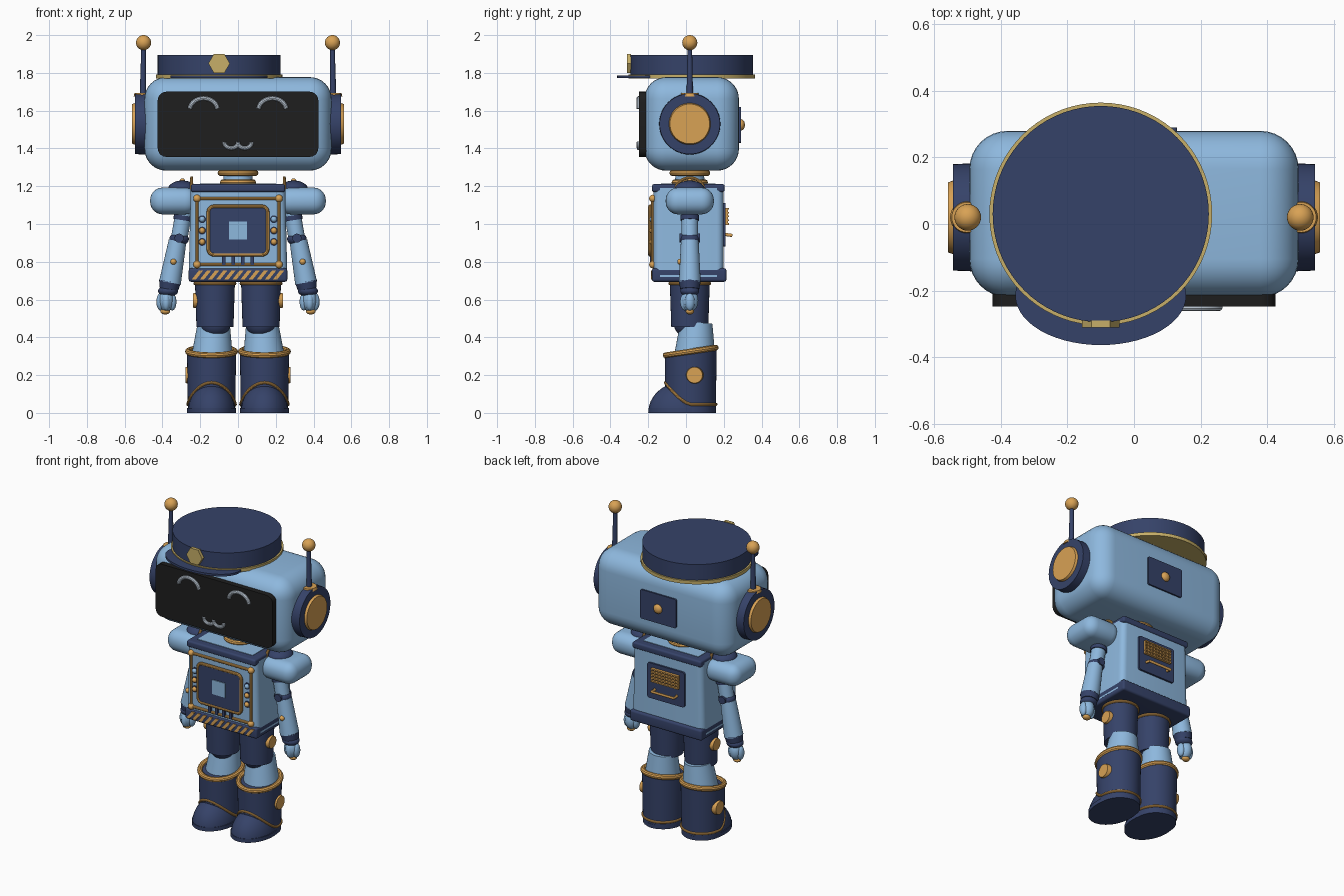
import bpy, bmesh, math
from mathutils import Vector, Matrix

old = bpy.data.objects.get("Cube")
if old:
    bpy.data.objects.remove(old, do_unlink=True)


def material(name, rgb):
    m = bpy.data.materials.new(name)
    m.use_nodes = True
    m.diffuse_color = (*rgb, 1)
    m.node_tree.nodes["Principled BSDF"].inputs["Base Color"].default_value = (*rgb, 1)
    return m


BLUE = material("light blue", (0.27, 0.48, 0.73))
NAVY = material("navy", (0.036, 0.055, 0.14))
GOLD = material("gold", (0.69, 0.36, 0.09))
PALE = material("pale gold", (0.57, 0.43, 0.14))
BLACK = material("screen black", (0.013, 0.013, 0.013))
WHITE = material("soft white", (0.55, 0.63, 0.72))
MID = 0.02  # depth of the body axis
parts = []


def add(name, data, mat):
    data.materials.append(mat)
    ob = bpy.data.objects.new(name, data)
    bpy.context.collection.objects.link(ob)
    parts.append(ob)
    return ob


def finish(name, bm, mat):
    me = bpy.data.meshes.new(name)
    bmesh.ops.recalc_face_normals(bm, faces=bm.faces)
    bm.to_mesh(me)
    bm.free()
    return add(name, me, mat)


def box(name, center, size, mat, bevel=0, axis=None, seg=5):
    """Box, rounded on all edges or only on those along one axis."""
    bm = bmesh.new()
    bmesh.ops.create_cube(bm, size=1)
    for v in bm.verts:
        v.co = Vector(center) + Vector(a * b for a, b in zip(v.co, size))
    if bevel:
        edges = [e for e in bm.edges if axis is None or
                 abs((e.verts[0].co - e.verts[1].co).normalized()[axis]) > 0.9]
        bmesh.ops.bevel(bm, geom=edges, offset=bevel, segments=seg, profile=0.5, affect='EDGES')
    return finish(name, bm, mat)


def rod(name, a, b, r0, r1, mat, sides=40, squash=1):
    """Cylinder or cone from a to b; squash stretches its depth."""
    a, b = Vector(a), Vector(b)
    bm = bmesh.new()
    bmesh.ops.create_cone(bm, cap_ends=True, segments=sides, radius1=r0, radius2=r1, depth=(b - a).length)
    turn = (b - a).to_track_quat('Z', 'Y').to_matrix().to_4x4()
    bmesh.ops.transform(bm, verts=bm.verts, matrix=Matrix.Translation((a + b) / 2) @ turn @ Matrix.Diagonal((1, squash, 1, 1)))
    return finish(name, bm, mat)


def ball(name, center, radii, mat, floor=None):
    if not isinstance(radii, tuple):
        radii = (radii,) * 3
    bm = bmesh.new()
    bmesh.ops.create_uvsphere(bm, u_segments=28, v_segments=16, radius=1)
    for v in bm.verts:
        v.co = Vector(center) + Vector(a * b for a, b in zip(v.co, radii))
        if floor is not None:
            v.co.z = max(v.co.z, floor)
    return finish(name, bm, mat)


def tube(name, points, r, mat, closed=False):
    cu = bpy.data.curves.new(name, 'CURVE')
    cu.dimensions = '3D'
    cu.bevel_depth, cu.bevel_resolution, cu.use_fill_caps = r, 3, True
    sp = cu.splines.new('POLY')
    sp.points.add(len(points) - 1)
    for p, co in zip(sp.points, points):
        p.co = (*co, 1)
    sp.use_cyclic_u = closed
    return add(name, cu, mat)


def arc(fn, start=0, end=360, n=40):
    """Points of fn(cos, sin) over a range of degrees."""
    ts = [math.radians(start + (end - start) * i / n) for i in range(n + 1)]
    pts = [fn(math.cos(t), math.sin(t)) for t in ts]
    return pts[:-1] if end - start == 360 else pts


# Head and screen
box("head", (0, 0.03, 1.53), (0.99, 0.5, 0.495), BLUE, 0.115, seg=8)
box("face_screen", (0, -0.225, 1.528), (0.85, 0.045, 0.345), BLACK, 0.045, axis=1)
for s in (-1, 1):
    tube("eye", arc(lambda c, k: (s * 0.182 + 0.073 * c, -0.25, 1.605 + 0.06 * k), 5, 175), 0.012, WHITE)
    tube("mouth_half", arc(lambda c, k: (s * 0.036 + 0.036 * c, -0.25, 1.43 + 0.028 * k), 170, 370, 20), 0.011, WHITE)
box("head_back_panel", (0, 0.28, 1.525), (0.26, 0.02, 0.19), NAVY, 0.01, axis=1)
ball("head_back_knob", (0, 0.29, 1.525), (0.03, 0.022, 0.03), GOLD)

# Cap
HX, HY = -0.1, 0.03
rod("cap_band", (HX, HY, 1.77), (HX, HY, 1.792), 0.335, 0.335, PALE, 72)
rod("cap_crown", (HX, HY, 1.785), (HX, HY, 1.895), 0.325, 0.325, NAVY, 72)
rod("cap_visor", (HX, -0.215, 1.772), (HX, -0.215, 1.786), 0.257, 0.257, NAVY, 56, 0.58)
rod("cap_badge", (HX, -0.312, 1.85), (HX, -0.29, 1.85), 0.057, 0.057, PALE, 6).data.transform(
    Matrix.Translation((HX, 0, 1.85)) @ Matrix.Rotation(math.radians(30), 4, 'Y') @ Matrix.Translation((-HX, 0, -1.85)))

# Ears and antennas
for s in (-1, 1):
    rod("ear", (s * 0.47, MID, 1.53), (s * 0.545, MID, 1.53), 0.163, 0.16, NAVY, 48)
    rod("ear_cap", (s * 0.54, MID, 1.53), (s * 0.56, MID, 1.53), 0.112, 0.105, GOLD, 48)
    rod("antenna_base", (s * 0.503, MID, 1.675), (s * 0.503, MID, 1.693), 0.05, 0.045, GOLD)
    rod("antenna_rod", (s * 0.503, MID, 1.69), (s * 0.5, MID, 1.94), 0.017, 0.012, NAVY, 16)
    ball("antenna_ball", (s * 0.5, MID, 1.96), 0.04, GOLD)

# Neck
rod("neck", (0, MID, 1.19), (0, MID, 1.29), 0.085, 0.07, BLUE)
for z, r in ((1.22, 0.08), (1.27, 0.092)):
    tube("neck_ring", arc(lambda c, k: (r * c, MID + r * k, z)), 0.016, GOLD, True)

# Torso
torso = box("torso", (0, 0.013, 0.955), (0.5, 0.37, 0.47), BLUE, 0.035, axis=2)
for v in torso.data.vertices:
    if v.co.z < 0.9:
        v.co.x *= 1.045
box("torso_collar", (0, 0.012, 1.19), (0.5, 0.385, 0.042), NAVY, 0.012)
box("torso_top", (0, 0.012, 1.21), (0.4, 0.29, 0.008), BLUE)
box("torso_base", (0, 0.017, 0.73), (0.522, 0.395, 0.072), NAVY, 0.014)

# Chest panel
def frame(name, w, z0, z1, y, r, corner):
    cz, h = (z0 + z1) / 2, (z1 - z0) / 2
    pts = []
    for i, (sx, sz) in enumerate(((1, 1), (-1, 1), (-1, -1), (1, -1))):
        pts += arc(lambda c, k: (sx * (w - corner) + corner * c, y, cz + sz * (h - corner) + corner * k),
                   90 * i, 90 * i + 90, 5)
    tube(name, pts, r, GOLD, True)


frame("chest_outer_frame", 0.217, 0.785, 1.135, -0.175, 0.009, 0.01)
frame("chest_inner_frame", 0.157, 0.837, 1.093, -0.19, 0.01, 0.03)
box("chest_plate", (0, -0.18, 0.965), (0.31, 0.03, 0.25), NAVY, 0.03, axis=1)
box("chest_light", (0, -0.196, 0.966), (0.094, 0.009, 0.094), BLUE)
for s in (-1, 1):
    for z in (0.785, 1.135):
        ball("chest_rivet", (s * 0.217, -0.175, z), 0.02, GOLD)
    for z, m in ((1.025, BLUE), (0.965, GOLD), (0.905, GOLD)):
        rod("button_seat", (s * 0.19, -0.165, z), (s * 0.19, -0.178, z), 0.021, 0.021, NAVY, 20)
        ball("chest_button", (s * 0.19, -0.178, z), 0.016, m)
    for x in (0.026, 0.076):
        box("chest_prong", (s * x, -0.18, 0.806), (0.018, 0.02, 0.045), NAVY)
for i in range(11):
    stripe = box("belt_stripe", (0, -0.182, 0.73), (0.022, 0.008, 0.05), GOLD)
    for v in stripe.data.vertices:
        v.co.x += -0.215 + 0.043 * i + (v.co.z - 0.73) * 0.8

# Back panel with grille and handle
box("back_panel", (0, 0.2, 0.995), (0.27, 0.02, 0.23), NAVY, 0.015, axis=1)
for i in range(5):
    box("grille_bar", (0, 0.217, 1.0 + i * 0.02), (0.2, 0.02, 0.008), GOLD)
for i in range(9):
    box("grille_post", (-0.096 + i * 0.024, 0.216, 1.04), (0.007, 0.014, 0.088), GOLD)
tube("back_handle", [(-0.08, 0.205, 0.945), (-0.08, 0.24, 0.94), (0.08, 0.24, 0.94), (0.08, 0.205, 0.945)], 0.009, GOLD)

# Arms
for s in (-1, 1):
    box("shoulder", (s * 0.34, MID, 1.122), (0.25, 0.255, 0.142), BLUE, 0.066, seg=7)
    ball("shoulder_cap", (s * 0.295, MID, 1.185), (0.075, 0.08, 0.045), NAVY)
    ball("shoulder_stud", (s * 0.295, MID, 1.228), 0.014, GOLD)
    tube("shoulder_ring", arc(lambda c, k: (s * 0.245, MID + 0.08 * c, 1.165 + 0.08 * k)), 0.008, GOLD, True)
    rod("upper_arm", (s * 0.285, MID, 1.07), (s * 0.312, MID, 0.92), 0.044, 0.044, BLUE)
    rod("arm_band", (s * 0.289, MID, 1.045), (s * 0.293, MID, 1.02), 0.05, 0.05, NAVY)
    ball("elbow", (s * 0.312, MID, 0.92), (0.052, 0.052, 0.036), NAVY)
    rod("elbow_pin", (s * 0.312, MID - 0.055, 0.925), (s * 0.312, MID + 0.055, 0.925), 0.024, 0.024, NAVY, 20)
    rod("forearm", (s * 0.32, MID, 0.91), (s * 0.36, MID, 0.69), 0.047, 0.058, BLUE)
    ball("forearm_stud", (s * 0.342, MID - 0.05, 0.8), 0.016, GOLD)
    rod("wrist_cuff", (s * 0.36, MID, 0.695), (s * 0.367, MID, 0.655), 0.058, 0.05, NAVY)
    ball("wrist", (s * 0.37, MID, 0.645), (0.053, 0.05, 0.03), NAVY)
    ball("hand", (s * 0.38, MID, 0.595), (0.04, 0.045, 0.06), BLUE)
    for x, y in ((0.348, 0), (0.41, 0), (0.38, -0.025)):
        ball("finger", (s * x, MID + y, 0.588), (0.022, 0.026, 0.046), BLUE)
    ball("hand_tip", (s * 0.385, MID, 0.537), (0.026, 0.022, 0.016), GOLD)

# Legs and boots
for s in (-1, 1):
    X = s * 0.14
    rod("thigh", (s * 0.122, MID, 0.455), (s * 0.122, MID, 0.7), 0.098, 0.106, NAVY)
    tube("thigh_ring", arc(lambda c, k: (s * 0.122 + 0.105 * c, MID + 0.105 * k, 0.685)), 0.009, GOLD, True)
    rod("thigh_disc", (s * 0.2, MID, 0.595), (s * 0.238, MID, 0.595), 0.045, 0.038, GOLD)
    ball("knee", (s * 0.12, 0.01, 0.475), (0.08, 0.075, 0.075), NAVY)
    rod("shin", (s * 0.138, 0.045, 0.28), (s * 0.128, 0.055, 0.475), 0.112, 0.085, BLUE)
    boot = rod("boot_shaft", (X, 0.025, 0), (X, 0.025, 0.325), 0.125, 0.13, NAVY, 48, 1.06)
    for v in boot.data.vertices:
        if v.co.z > 0.2:
            v.co.z += 0.15 * (v.co.y - 0.025)
    tube("boot_rim", arc(lambda c, k: (X + 0.124 * c, 0.025 + 0.132 * k, 0.325 + 0.02 * k)), 0.016, GOLD, True)
    ball("boot_toe", (X, -0.03, 0), (0.126, 0.17, 0.16), NAVY, 0)
    rod("boot_sole", (X, -0.02, 0), (X, -0.02, 0.025), 0.13, 0.13, NAVY, 48, 1.38)
    tube("boot_seam", arc(lambda c, k: (X + 0.126 * c, 0.025 + 0.134 * k,
                                        0.045 + 0.115 * max(0, -k) ** 1.5)), 0.008, GOLD, True)
    rod("boot_disc", (X + s * 0.1, 0.045, 0.2), (X + s * 0.138, 0.045, 0.2), 0.05, 0.042, GOLD)

# Turn tubes into meshes and smooth everything, keeping sharp edges
bpy.ops.object.select_all(action='DESELECT')
for ob in parts:
    ob.select_set(True)
bpy.context.view_layer.objects.active = parts[0]
bpy.ops.object.convert(target='MESH')
bpy.ops.object.shade_smooth_by_angle(angle=math.radians(35))
